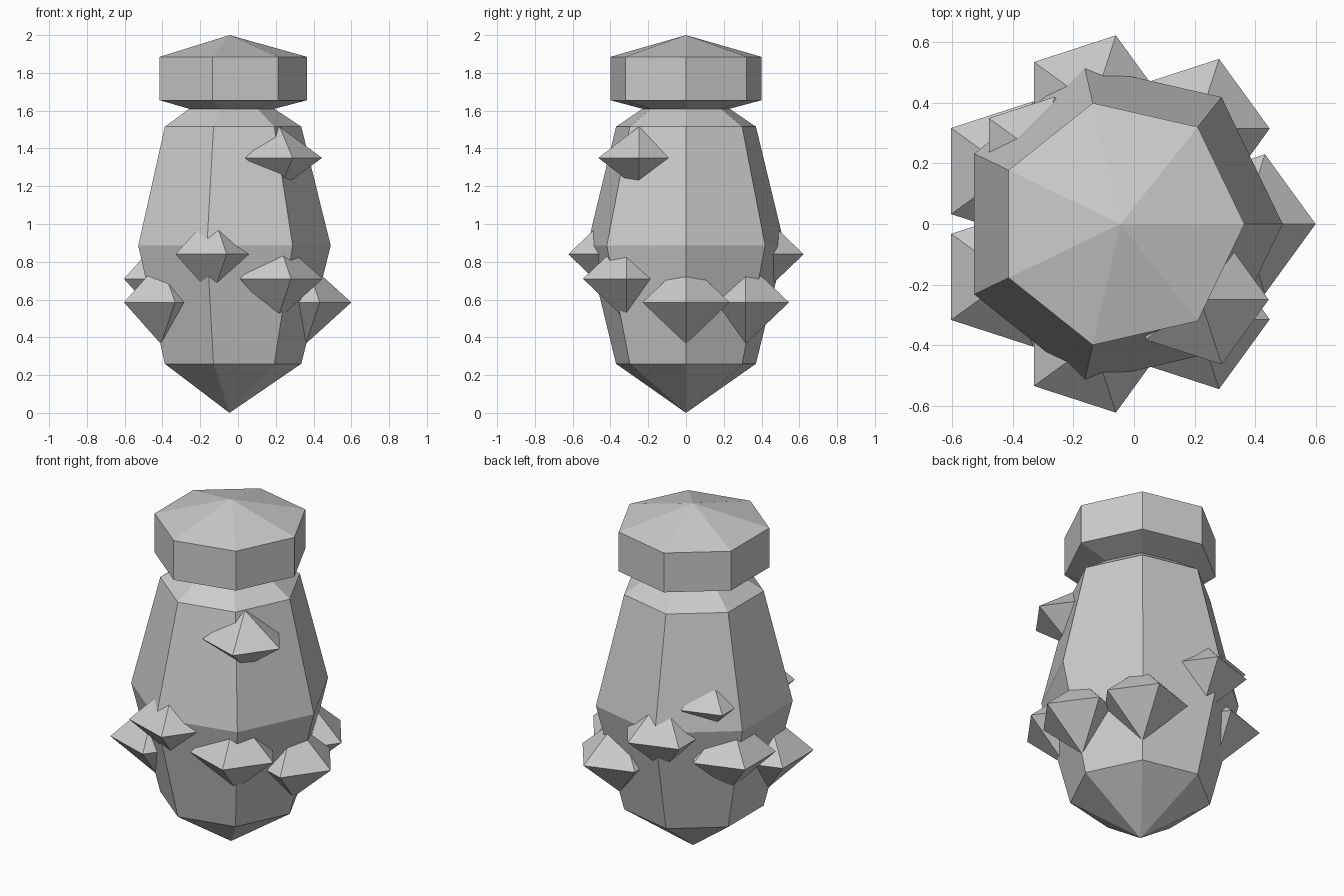
import bpy, bmesh
from math import cos, sin, tau

cube = bpy.data.objects.get("Cube")
if cube:
    bpy.data.objects.remove(cube, do_unlink=True)

AXIS_X = -0.045
SIDES = 7

grey = bpy.data.materials.new("stone_grey")
grey.use_nodes = True
grey.diffuse_color = (0.6, 0.6, 0.6, 1)
grey.node_tree.nodes["Principled BSDF"].inputs["Base Color"].default_value = (0.6, 0.6, 0.6, 1)


def turned(name, profile, sides, center):
    """Flat-sided solid from (radius, height) pairs; radius 0 makes a point."""
    bm = bmesh.new()
    rings = []
    for r, z in profile:
        count = sides if r else 1
        rings.append([bm.verts.new((r * cos(tau * i / sides), r * sin(tau * i / sides), z))
                      for i in range(count)])
    for low, high in zip(rings, rings[1:]):
        for i in range(sides):
            j = (i + 1) % sides
            quad = [low[i % len(low)], low[j % len(low)],
                    high[j % len(high)], high[i % len(high)]]
            bm.faces.new(list(dict.fromkeys(quad)))
    bmesh.ops.recalc_face_normals(bm, faces=bm.faces)
    mesh = bpy.data.meshes.new(name)
    bm.to_mesh(mesh)
    bm.free()
    mesh.materials.append(grey)
    obj = bpy.data.objects.new(name, mesh)
    obj.location = center
    bpy.context.collection.objects.link(obj)
    return obj


def spike(name, x, y, z, radius, half):
    turned(name, [(0, -half), (radius, 0), (0, half)], 5, (x, y, z))


# Body, narrow neck and overhanging cap in one faceted shell
turned("body_and_cap",
       [(0, 0), (0.38, 0.26), (0.536, 0.885), (0.38, 1.515), (0.237, 1.61),
        (0.41, 1.655), (0.41, 1.885), (0, 2)],
       SIDES, (AXIS_X, 0, 0))

# Ring of spikes, one on each corner of the body
for k, z in enumerate([0.585, 0.585, 0.84, 0.71, 0.585, 0.84, 0.71]):
    a = tau * k / SIDES
    spike(f"ring_spike_{k + 1}", AXIS_X + 0.403 * cos(a), 0.403 * sin(a), z, 0.242, 0.22)

# Two smaller spikes higher up
spike("upper_front_spike", 0.22, -0.25, 1.35, 0.225, 0.165)
spike("upper_back_spike", -0.322, 0.235, 1.006, 0.195, 0.175)
